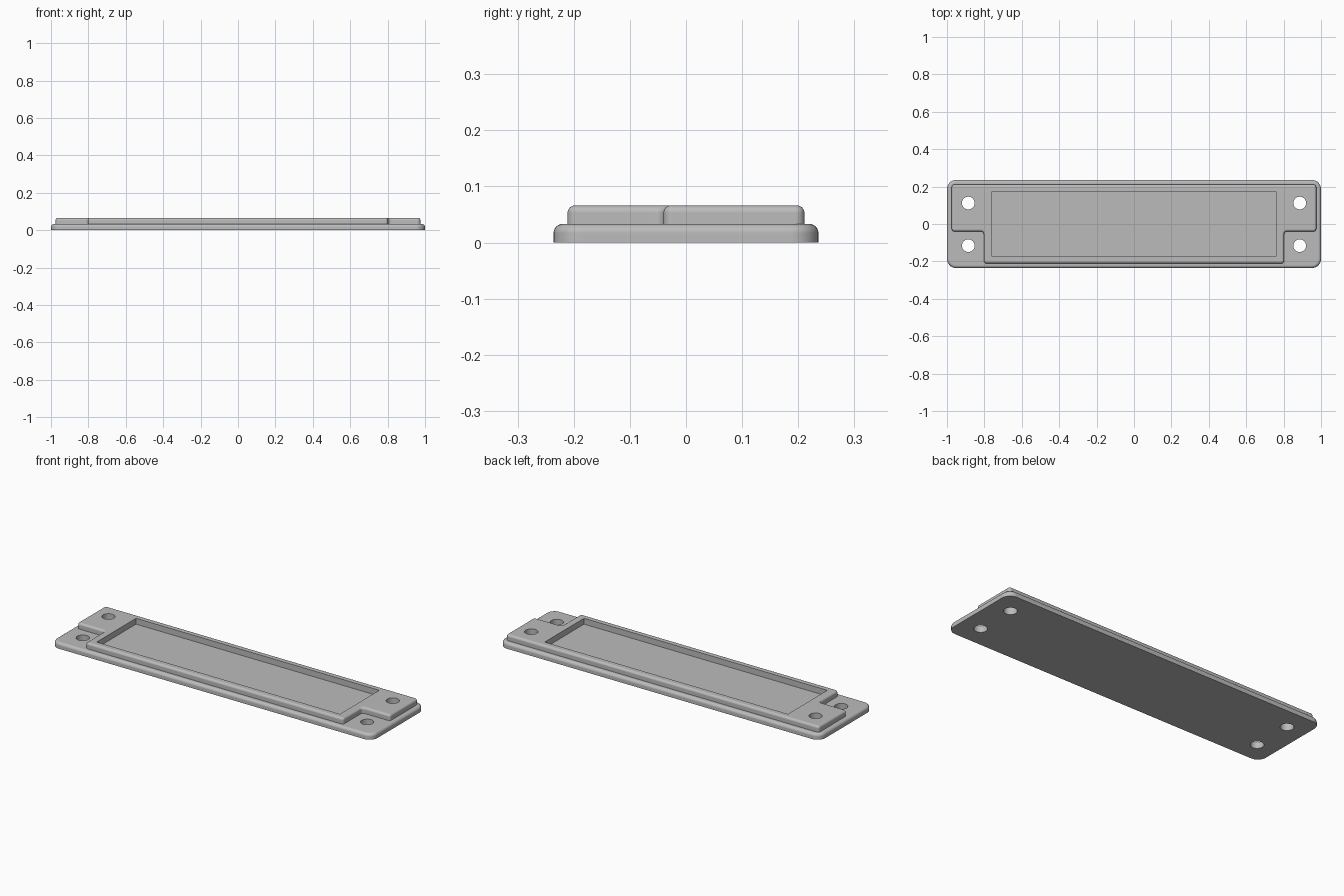
import bpy, bmesh, math
from mathutils import Vector

if "Cube" in bpy.data.objects:
    bpy.data.objects.remove(bpy.data.objects["Cube"])

grey = bpy.data.materials.new("plain_grey")
grey.diffuse_color = (0.5, 0.5, 0.5, 1)
grey.use_nodes = True
grey.node_tree.nodes["Principled BSDF"].inputs["Base Color"].default_value = grey.diffuse_color


def rounded(points, r, n=8):
    """Outline with every right-angle corner replaced by an arc."""
    out = []
    for i, p in enumerate(points):
        p = Vector(p)
        a = (Vector(points[i - 1]) - p).normalized()
        b = (Vector(points[(i + 1) % len(points)]) - p).normalized()
        c = p + (a + b) * r
        for k in range(n + 1):
            t = k / n * math.pi / 2
            out.append(c - b * r * math.cos(t) - a * r * math.sin(t))
    return out


def prism(name, outline, z0, z1, bevel=0):
    """Extruded outline, optionally with a rounded top rim."""
    bm = bmesh.new()
    face = bm.faces.new([bm.verts.new((p[0], p[1], z0)) for p in outline])
    ext = bmesh.ops.extrude_face_region(bm, geom=[face], use_keep_orig=True)["geom"]
    for v in ext:
        if isinstance(v, bmesh.types.BMVert):
            v.co.z = z1
    bmesh.ops.recalc_face_normals(bm, faces=bm.faces[:])
    if bevel:
        rim = [e for e in bm.edges if all(abs(v.co.z - z1) < 1e-6 for v in e.verts)]
        bmesh.ops.bevel(bm, geom=rim, offset=bevel, segments=6, profile=0.5,
                        affect='EDGES', clamp_overlap=True)
    mesh = bpy.data.meshes.new(name)
    bm.to_mesh(mesh)
    bm.free()
    mesh.materials.append(grey)
    ob = bpy.data.objects.new(name, mesh)
    bpy.context.collection.objects.link(ob)
    return ob


def activate(ob):
    bpy.ops.object.select_all(action='DESELECT')
    ob.select_set(True)
    bpy.context.view_layer.objects.active = ob


def cut(ob, outline):
    cutter = prism("cutter", outline, -0.1, 0.2)
    cutter.hide_render = True
    activate(ob)
    mod = ob.modifiers.new("cut", 'BOOLEAN')
    mod.operation = 'DIFFERENCE'
    mod.solver = 'EXACT'
    mod.object = cutter
    bpy.ops.object.modifier_apply(modifier=mod.name)
    bpy.data.objects.remove(cutter)


def circle(x, y, r=0.034, n=32):
    return [(x + r * math.cos(2 * math.pi * k / n),
             y + r * math.sin(2 * math.pi * k / n)) for k in range(n)]


def rect(x, y):
    return [(-x, -y), (x, -y), (x, y), (-x, y)]


# Base plate
base = prism("base_plate", rounded(rect(1.0, 0.236), 0.05), 0, 0.033, 0.016)

# Raised T-shaped frame on top
tee = [(-0.803, -0.211), (0.803, -0.211), (0.803, -0.04), (0.975, -0.04),
       (0.975, 0.211), (-0.975, 0.211), (-0.975, -0.04), (-0.803, -0.04)]
frame = prism("raised_frame", rounded(tee, 0.016), 0.033, 0.066, 0.013)

# Screw holes: four through the base, the rear pair also through the frame
for x in (-0.886, 0.886):
    cut(base, circle(x, -0.116))
    cut(base, circle(x, 0.112))
    cut(frame, circle(x, 0.112))

# Rectangular label window in the frame
cut(frame, rect(0.758, 0.175))

for ob in (base, frame):
    activate(ob)
    bpy.ops.object.shade_smooth_by_angle(angle=math.radians(35))
    wn = ob.modifiers.new("flat_normals", 'WEIGHTED_NORMAL')
    wn.keep_sharp = True
